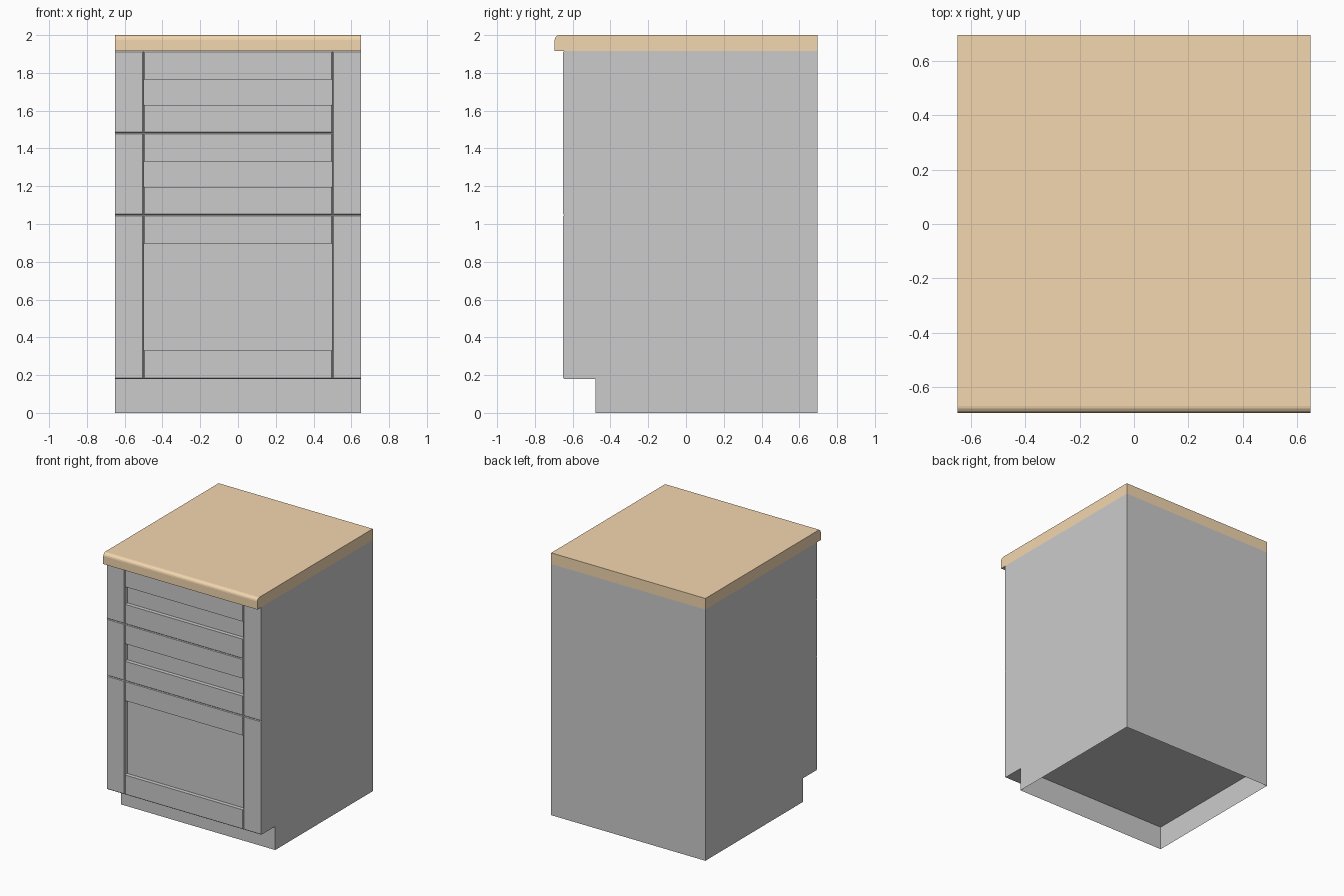
import bpy, bmesh, math

if "Cube" in bpy.data.objects:
    bpy.data.objects.remove(bpy.data.objects["Cube"])

W = 0.65                      # half width
BACK, FRONT, CARCASS = 0.695, -0.65, -0.615
KICK_Y, KICK_Z, TOP = -0.48, 0.18, 1.915
STILE = 0.15                  # width of stiles and rails
INNER = W - STILE
CHAMFER = 0.005


def finish(bm, name):
    bmesh.ops.recalc_face_normals(bm, faces=bm.faces)
    me = bpy.data.meshes.new(name)
    bm.to_mesh(me)
    bm.free()
    ob = bpy.data.objects.new(name, me)
    bpy.context.collection.objects.link(ob)
    return ob


def extrude_profile(profile):
    """Extrude a (y, z) profile across the full width."""
    bm = bmesh.new()
    face = bm.faces.new([bm.verts.new((-W, y, z)) for y, z in profile])
    r = bmesh.ops.extrude_face_region(bm, geom=[face], use_keep_orig=True)
    moved = [g for g in r["geom"] if isinstance(g, bmesh.types.BMVert)]
    bmesh.ops.translate(bm, verts=moved, vec=(2 * W, 0, 0))
    return bm


def board(name, x0, x1, y0, y1, z0, z1, xs=(), zs=()):
    """Box whose front edges lying at the given x or z values are chamfered."""
    bm = bmesh.new()
    bmesh.ops.create_cube(bm, size=1)
    for v in bm.verts:
        v.co = (x1 if v.co.x > 0 else x0,
                y1 if v.co.y > 0 else y0,
                z1 if v.co.z > 0 else z0)

    def chosen(e):
        a, b = (v.co for v in e.verts)
        if max(a.y, b.y) > y0 + 1e-4:
            return False
        return (any(abs(a.x - x) + abs(b.x - x) < 1e-4 for x in xs)
                or any(abs(a.z - z) + abs(b.z - z) < 1e-4 for z in zs))

    edges = [e for e in bm.edges if chosen(e)]
    if edges:
        bmesh.ops.bevel(bm, geom=edges, offset=CHAMFER, segments=1,
                        affect='EDGES', profile=0.5)
    return finish(bm, name)


# Carcass with toe kick, open underneath with a raised floor
bm = extrude_profile([(KICK_Y, 0), (BACK, 0), (BACK, TOP), (CARCASS, TOP),
                      (CARCASS, KICK_Z), (KICK_Y, KICK_Z)])
bottom = [f for f in bm.faces if all(abs(v.co.z) < 1e-5 for v in f.verts)]
bmesh.ops.delete(bm, geom=bottom, context='FACES')
finish(bm, "carcass")

bm = bmesh.new()
bm.faces.new([bm.verts.new(p) for p in ((-W, KICK_Y, KICK_Z), (-W, BACK, KICK_Z),
                                        (W, BACK, KICK_Z), (W, KICK_Y, KICK_Z))])
floor = finish(bm, "cabinet_floor")
floor.data.flip_normals()

# Worktop with rounded front edge
R, YF = 0.025, -0.695
arc = [(YF + R - R * math.cos(a), 2 - R + R * math.sin(a))
       for a in (i * math.pi / 8 for i in range(5))]
worktop = finish(extrude_profile([(BACK, 2), (BACK, TOP), (YF, TOP)] + arc), "worktop")
wood = bpy.data.materials.new("wood")
wood.diffuse_color = (0.9, 0.68, 0.43, 1)
wood.use_nodes = True
wood.node_tree.nodes["Principled BSDF"].inputs["Base Color"].default_value = wood.diffuse_color
worktop.data.materials.append(wood)

# Door and drawer fronts: two rails and a recessed panel each
fronts = {"door": (KICK_Z, 1.047),
          "lower_drawer": (1.047, 1.481),
          "upper_drawer": (1.481, TOP)}
for name, (z0, z1) in fronts.items():
    ends = (-INNER, INNER)
    board(name + "_bottom_rail", *ends, FRONT, CARCASS, z0, z0 + STILE, ends, (z0,))
    board(name + "_top_rail", *ends, FRONT, CARCASS, z1 - STILE, z1, ends, (z1,))
    board(name + "_panel", *ends, -0.62, CARCASS, z0 + STILE, z1 - STILE)
    board(name + "_left_stile", -W, -INNER, FRONT, CARCASS, z0, z1, (-INNER,), (z0, z1))

# Right stiles: one piece runs past both drawers
for name, z0, z1 in (("door_right_stile", KICK_Z, 1.047),
                     ("drawer_right_stile", 1.047, TOP)):
    board(name, INNER, W, FRONT, CARCASS, z0, z1, (INNER,), (z0, z1))
